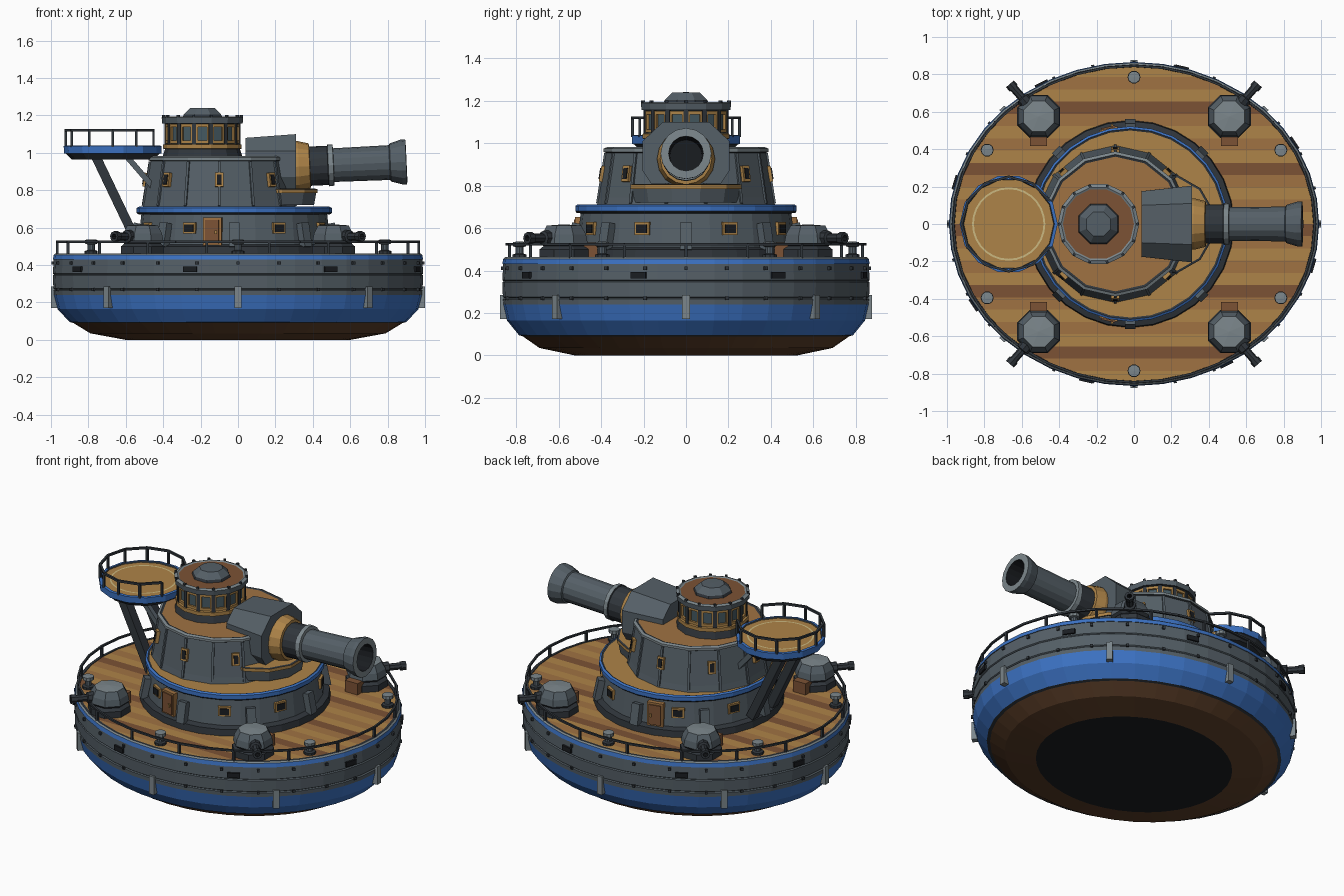
import bpy, bmesh
from math import sin, cos, pi, radians, atan2, sqrt
from mathutils import Matrix, Vector

if "Cube" in bpy.data.objects:
    bpy.data.objects.remove(bpy.data.objects["Cube"])

COLORS = dict(grey=(.09, .115, .135), light=(.2, .24, .26), dark=(.03, .037, .045), black=(.01, .012, .015),
              blue=(.045, .17, .55), rust=(.11, .05, .022), gold=(.42, .23, .065), wood=(.35, .17, .055),
              brown=(.2, .085, .035), cream=(.6, .48, .22), glass=(.06, .1, .12))
MATS = {}
for key, c in COLORS.items():
    MATS[key] = bpy.data.materials.new(key)
    MATS[key].diffuse_color = (*c, 1)


def finish(bm, name, *mats):
    bmesh.ops.recalc_face_normals(bm, faces=bm.faces)
    me = bpy.data.meshes.new(name)
    bm.to_mesh(me)
    bm.free()
    for m in mats:
        me.materials.append(MATS[m])
    ob = bpy.data.objects.new(name, me)
    bpy.context.collection.objects.link(ob)
    return ob


def lathe(name, prof, cols, n=16, at=(0, 0, 0), sy=1.0, phase=0.0, mat=None):
    """Revolve (r, z) points; cols gives one colour per profile segment."""
    bm = bmesh.new()
    if isinstance(cols, str):
        cols = [cols] * (len(prof) - 1)
    names = sorted(set(cols))
    M = mat or Matrix.Translation(at)
    rings = []
    for r, z in prof:
        if r == 0:
            rings.append([bm.verts.new(M @ Vector((0, 0, z)))] * n)
        else:
            rings.append([bm.verts.new(M @ Vector((r * cos(a), r * sy * sin(a), z)))
                          for a in (2 * pi * i / n + phase for i in range(n))])
    for k in range(len(prof) - 1):
        for i in range(n):
            j = (i + 1) % n
            vs = list(dict.fromkeys((rings[k][i], rings[k][j], rings[k + 1][j], rings[k + 1][i])))
            if len(vs) > 2:
                bm.faces.new(vs).material_index = names.index(cols[k])
    return finish(bm, name, *names)


def box(bm, c, size, rz=0.0, tilt=0.0):
    M = (Matrix.Translation(c) @ Matrix.Rotation(rz, 4, 'Z') @ Matrix.Rotation(tilt, 4, 'Y')
         @ Matrix.Diagonal((*size, 1)))
    bmesh.ops.create_cube(bm, size=1, matrix=M)


def bar(bm, p, q, w, h=None):
    p, q = Vector(p), Vector(q)
    d = q - p
    R = d.to_track_quat('Z', 'Y').to_matrix().to_4x4()
    bmesh.ops.create_cube(bm, size=1, matrix=Matrix.Translation((p + q) / 2) @ R
                          @ Matrix.Diagonal((w, h or w, d.length, 1)))


def boxes(name, col, items):
    bm = bmesh.new()
    for it in items:
        box(bm, *it)
    finish(bm, name, col)


def polar(cx, r, deg, z, sy=1.0):
    """Point on a round or oval wall and the outward heading there."""
    a = radians(deg)
    return Vector((cx + r * cos(a), r * sy * sin(a), z)), atan2(sin(a) / sy, cos(a))


SY = .875
# hull
lathe("hull", [(0, 0), (.6, 0), (.79, .035), (.88, .09), (.9, .095), (.965, .165), (.985, .24), (.987, .265), (.98, .27),
               (.987, .275), (.99, .345), (.983, .35), (.99, .355), (.985, .43), (.99, .43), (.985, .455),
               (.975, .463), (.96, .463), (.955, .45)],
      ["black", "rust", "rust", "dark", "blue", "blue"] + ["grey"] * 8 + ["blue", "light", "dark", "dark"], 40, sy=SY)

# deck planks, cut to the oval
bm = bmesh.new()
N, A, B = 26, .972, .972 * SY
for i in range(N):
    y0, y1 = (-B + 2 * B * k / N for k in (i, i + 1))
    ys = [y0 + (y1 - y0) * k / 3 for k in range(4)]
    edge = [(A * sqrt(max(0, 1 - (y / B) ** 2)) + 1e-4, y) for y in ys]
    f = bm.faces.new([bm.verts.new((x, y, .46)) for x, y in edge]
                     + [bm.verts.new((-x, y, .46)) for x, y in reversed(edge)])
    f.material_index = (0, 1, 2, 0, 1)[i % 5]
finish(bm, "deck_planks", "gold", "wood", "brown")

# hull fittings
br, ports, bolts = [], [], []
for k in range(8):
    p, h = polar(0, .982, 45 * k, .228, SY)
    br.append((p, (.036, .036, .115), h))
    p, h = polar(0, .988, 45 * k - 60, .378, SY)
    ports.append((p, (.02, .075, .03), h))
for k in range(28):
    for z in (.41, .27):
        p, h = polar(0, .988, k * 360 / 28, z, SY)
        bolts.append((p, (.016, .016, .016), h))
boxes("hull_brackets", "light", br)
boxes("hull_ports", "black", ports)
boxes("hull_bolts", "dark", bolts)

# deck railing
bm = bmesh.new()
pts = [polar(0, .967, 10 * k, .525, SY)[0] for k in range(36)]
for k, p in enumerate(pts):
    bar(bm, p, pts[(k + 1) % 36], .012)
    if k % 2 == 0:
        bar(bm, p - Vector((0, 0, .07)), p, .014)
finish(bm, "deck_railing", "dark")

# bollards
for x, y in [(0, .785), (0, -.785)] + [(sx * .785, s * .395) for sx in (1, -1) for s in (1, -1)]:
    lathe("bollard", [(.035, .46), (.035, .475), (.02, .48), (.02, .51), (.033, .515), (.033, .535), (0, .537)],
          ["dark", "dark", "grey", "grey", "light", "light"], 10, (x, y, 0))

# corner gun turrets with crates behind
for sx in (1, -1):
    for s in (1, -1):
        x, y = sx * .51, s * .575
        lathe("corner_turret", [(.125, .46), (.125, .5), (.105, .515), (.12, .53), (.112, .57), (.088, .612), (0, .618)],
              ["dark", "dark", "dark", "grey", "grey", "light"], 8, (x, y, 0), phase=pi / 8)
        d = Vector((sx * .66, s * .75, 0)).normalized()
        c = Vector((x, y, .553))
        M = Matrix.Translation(c) @ d.to_track_quat('Z', 'Y').to_matrix().to_4x4()
        lathe("corner_gun", [(.035, .08), (.035, .13), (.022, .135), (.022, .2), (.028, .2), (.028, .232), (.014, .232),
                             (.014, .19), (0, .19)], ["dark"] * 6 + ["black"] * 2, 8, mat=M)
        boxes("turret_crate", "brown", [((x, s * .45, .495), (.09, .065, .075))])

# citadel drum and its blue-edged platform
CX = -.02
lathe("citadel_drum", [(.555, .46), (.55, .5), (.515, .51), (.497, .67), (.515, .672), (.522, .68), (.522, .705),
                       (.51, .712), (.5, .708), (0, .708)],
      ["dark", "dark", "grey", "dark", "dark", "blue", "blue", "dark", "gold"], 28, (CX, 0, 0))
butt, frame, pane = [], [], []
for k in range(8):
    p, h = polar(CX, .53, 45 * k, .56)
    butt.append((p, (.04, .055, .13), h, -.2))
for a in (24, 62, 118, 156):
    for s in (1, -1):
        p, h = polar(CX, .5, a * s, .598)
        frame.append((p, (.03, .075, .06), h))
        pane.append((p, (.04, .055, .04), h))
boxes("citadel_buttresses", "grey", butt)
boxes("citadel_window_frames", "gold", frame)
boxes("citadel_window_panes", "black", pane)
for s in (1, -1):
    p, h = polar(CX, .51, 103 * s, .578)
    boxes("citadel_door_frame", "wood", [(p, (.03, .1, .15), h)])
    boxes("citadel_door", "brown", [(p, (.045, .075, .125), h)])
    p, h = polar(CX, .535, 100.5 * s, .575)
    boxes("door_handle", "gold", [(p, (.015, .012, .02), h)])

# main turret
TX = -.1
lathe("main_turret", [(.42, .708), (.412, .745), (.378, .955), (.388, .96), (.388, .975), (.372, .982), (.36, .978), (0, .978)],
      ["grey", "grey", "dark", "light", "light", "dark", "wood"], 14, (TX, 0, 0), phase=pi / 14)
ribs, frame, pane = [], [], []
for k in range(1, 8):
    p, h = polar(TX, .39, 45 * k, .855)
    frame.append((p, (.03, .045, .075), h, -.16))
    pane.append((p, (.038, .026, .052), h, -.16))
for k in range(14):
    p, h = polar(TX, .398, (k + .5) * 360 / 14, .835)
    ribs.append((p, (.014, .014, .24), h, -.16))
boxes("turret_ribs", "grey", ribs)
boxes("turret_slit_frames", "gold", frame)
boxes("turret_slits", "black", pane)

# gun platform, hood and main gun
lathe("gun_platform", [(.25, .72), (.262, .785), (.27, .785), (.27, .805), (.258, .808), (0, .808)],
      ["grey", "dark", "gold", "dark", "gold"], 12, (.165, 0, 0), phase=pi / 12)
bm = bmesh.new()
loops = []
for x, w, t, zt in ((.04, .175, .1, 1.08), (.31, .205, .11, 1.1)):
    loops.append([bm.verts.new((x, y, z)) for y, z in
                  ((-w * .8, .81), (w * .8, .81), (w, .87), (w, 1.01), (t, zt), (-t, zt), (-w, 1.01), (-w, .87))])
for i in range(8):
    j = (i + 1) % 8
    bm.faces.new((loops[0][i], loops[0][j], loops[1][j], loops[1][i]))
for lp in loops:
    bm.faces.new(lp)
finish(bm, "gun_hood", "grey")
M = (Matrix.Translation((.305, 0, .925)) @ Matrix.Rotation(radians(90 - 2.6), 4, 'Y'))
lathe("main_gun", [(.135, -.1), (.137, .02), (.122, .078), (.105, .08), (.105, .175), (.112, .178), (.11, .205),
                   (.09, .207), (.093, .505), (.102, .51), (.12, .57), (.12, .595), (.082, .597), (.076, .35), (0, .35)],
      ["gold", "gold", "gold", "dark", "dark", "light", "light", "grey", "grey", "grey", "grey", "light", "black", "black"],
      16, mat=M)

# bridge tower
BX = -.19
lathe("bridge", [(.215, .975), (.2, 1.02), (.21, 1.022), (.21, 1.045), (.188, 1.047), (.188, 1.155), (.215, 1.157),
                 (.218, 1.188), (.2, 1.195), (.19, 1.19), (0, 1.19)],
      ["dark", "dark", "gold", "gold", "glass", "dark", "grey", "light", "light", "brown"], 14, (BX, 0, 0))
posts, sills, studs = [], [], []
for k in range(14):
    a = k * 360 / 14
    p, h = polar(BX, .192, a, 1.1)
    posts.append((p, (.022, .022, .115), h))
    p, h = polar(BX, .186, a + 180 / 14, 1.1)
    for dz in (-.042, .045):
        sills.append((p + Vector((0, 0, dz)), (.02, .07, .016), h))
    t = Vector((-sin(h), cos(h), 0))
    for s in (1, -1):
        sills.append((p + t * .029 * s, (.018, .01, .09), h))
    studs.append((polar(BX, .208, a, 1.195)[0], (.014, .014, .014), h))
boxes("bridge_posts", "dark", posts)
boxes("bridge_window_frames", "gold", sills)
boxes("bridge_studs", "dark", studs)
lathe("bridge_cupola", [(.115, 1.19), (.108, 1.205), (.07, 1.24), (0, 1.241)], ["dark", "grey", "grey"], 8, (BX, 0, 0), phase=pi / 8)

# landing pad with marking ring, railing and struts
PX = -.67
lathe("landing_pad", [(0, .965), (.22, .965), (.25, .995), (.26, .997), (.262, 1.037), (.245, 1.039), (.24, 1.032), (0, 1.032)],
      ["dark", "dark", "dark", "blue", "blue", "dark", "gold"], 14, (PX, 0, 0))
lathe("pad_marking_ring", [(.186, 1.034), (.196, 1.034)], "cream", 28, (PX, 0, 0))
bm = bmesh.new()
pts = [polar(PX, .252, 30 + 30 * k, 1.12)[0] for k in range(11)]
for k, p in enumerate(pts):
    bar(bm, p - Vector((0, 0, .09)), p, .013)
    if k:
        bar(bm, pts[k - 1], p, .013)
finish(bm, "pad_railing", "dark")
bm = bmesh.new()
for s in (1, -1):
    bar(bm, (-.76, .1 * s, .98), (-.54, .1 * s, .52), .06, .05)
finish(bm, "pad_struts", "dark")
bm = bmesh.new()
for s in (1, -1):
    bar(bm, (-.59, .12 * s, .975), (-.43, .12 * s, .79), .03)
finish(bm, "pad_braces", "grey")

for m in bpy.data.materials:
    if m.users and not m.is_grease_pencil:
        m.use_nodes = True
        m.node_tree.nodes["Principled BSDF"].inputs["Base Color"].default_value = m.diffuse_color
